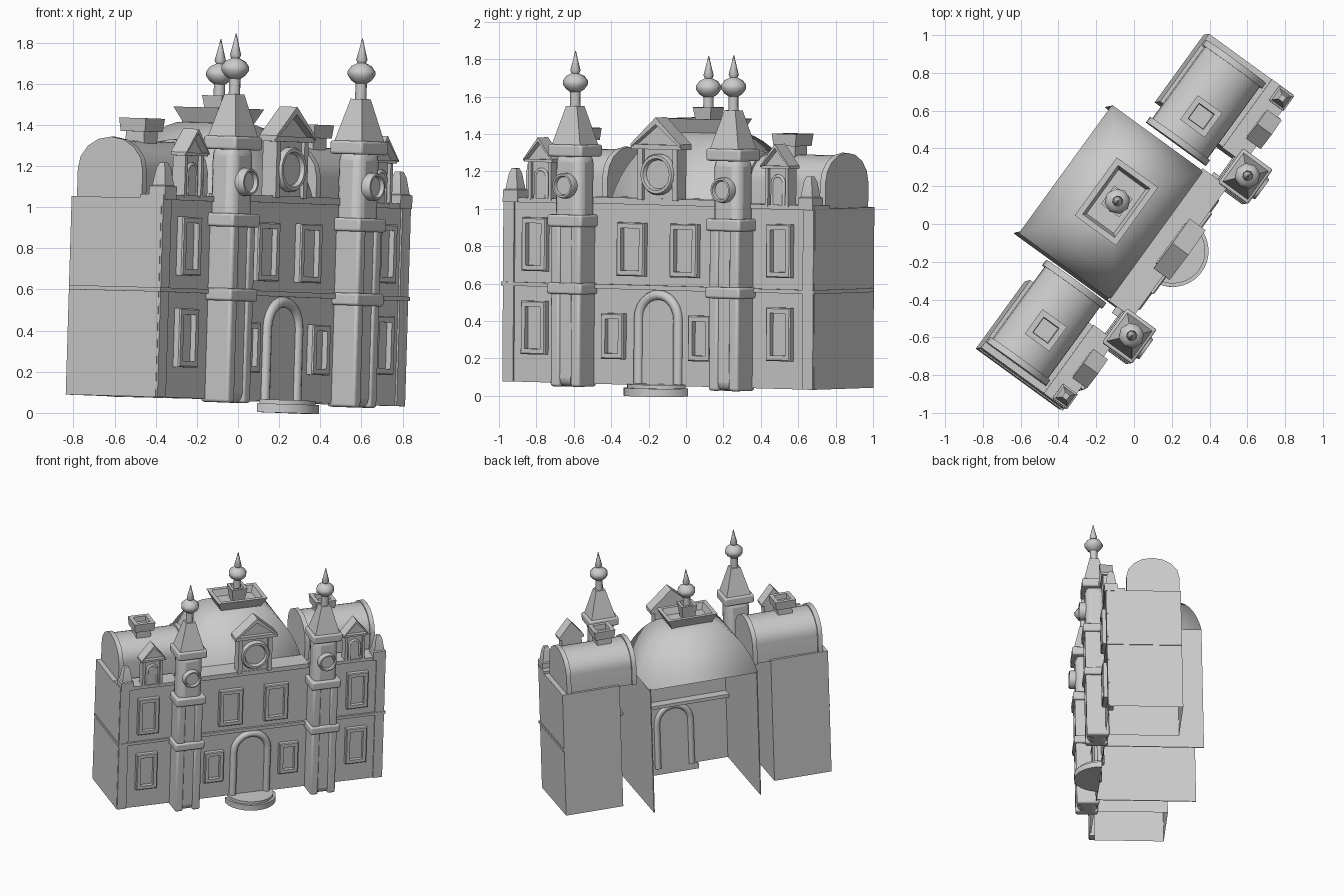
import bpy, bmesh
from math import pi, sin, cos, radians
from mathutils import Matrix

if "Cube" in bpy.data.objects:
    bpy.data.objects.remove(bpy.data.objects["Cube"], do_unlink=True)

# The whole building is turned and leans very slightly
PLACE = (Matrix.Translation((0, 0, .06)) @ Matrix.Rotation(.03, 4, 'Y')
         @ Matrix.Rotation(-.006, 4, 'X') @ Matrix.Rotation(radians(54), 4, 'Z'))
FACING = Matrix.Rotation(pi / 2, 4, 'X')     # local z points out of the facade
FRONT = -.25


def at(x, y, z):
    return Matrix.Translation((x, y, z))


def finish(name, bm, local=Matrix(), smooth=30):
    bmesh.ops.recalc_face_normals(bm, faces=bm.faces)
    me = bpy.data.meshes.new(name)
    bm.to_mesh(me)
    bm.free()
    me.shade_smooth()
    me.set_sharp_from_angle(angle=radians(smooth))
    ob = bpy.data.objects.new(name, me)
    bpy.context.collection.objects.link(ob)
    ob.matrix_world = PLACE @ local
    return ob


def skin(name, rings, local=Matrix(), start=True, end=True, smooth=30):
    """Bridge rings of points, with optional end caps."""
    bm = bmesh.new()
    rows = [[bm.verts.new(p) for p in ring] for ring in rings]
    n = len(rows[0])
    for a, b in zip(rows, rows[1:]):
        for i in range(n):
            j = (i + 1) % n
            bm.faces.new((a[i], a[j], b[j], b[i]))
    if start:
        bm.faces.new(rows[0])
    if end:
        bm.faces.new(rows[-1])
    return finish(name, bm, local, smooth)


def loft(name, sections, local=Matrix(), **kw):
    """Stack of rectangles given as half width, half depth, height."""
    return skin(name, [[(-w, -d, z), (w, -d, z), (w, d, z), (-w, d, z)]
                       for w, d, z in sections], local, **kw)


def lathe(name, profile, local=Matrix(), seg=16, smooth=35):
    return skin(name, [[(r * cos(2 * pi * i / seg), r * sin(2 * pi * i / seg), z)
                        for i in range(seg)] for r, z in profile], local, smooth=smooth)


def prism(name, pts, a, b, axis='Y', **kw):
    """Outline in the facade plane (or the end plane for X), pushed from a to b."""
    def put(p, d):
        return (p[0], d, p[1]) if axis == 'Y' else (d, p[0], p[1])
    return skin(name, [[put(p, d) for p in pts] for d in (a, b)], **kw)


def box(name, x0, x1, y0, y1, z0, z1, bevel=0, **kw):
    x0, x1 = sorted((x0, x1))
    ob = loft(name, [((x1 - x0) / 2, (y1 - y0) / 2, z) for z in (z0, z1)],
              at((x0 + x1) / 2, (y0 + y1) / 2, 0), **kw)
    if bevel:
        mod = ob.modifiers.new("rounded_corners", 'BEVEL')
        mod.width, mod.segments, mod.limit_method = bevel, 3, 'ANGLE'
    return ob


def arch(x, half, base, spring, rise, n=12):
    """Open arch line from one foot over the crown to the other."""
    curve = [(x + half * cos(pi * i / n), spring + rise * sin(pi * i / n)) for i in range(n + 1)]
    return [(x + half, base)] + curve + [(x - half, base)]


def tube(name, pts, y, radius):
    cu = bpy.data.curves.new(name, 'CURVE')
    cu.dimensions = '3D'
    cu.bevel_depth, cu.bevel_resolution, cu.use_fill_caps = radius, 2, True
    sp = cu.splines.new('POLY')
    sp.points.add(len(pts) - 1)
    for p, (x, z) in zip(sp.points, pts):
        p.co = (x, y, z, 1)
    ob = bpy.data.objects.new(name, cu)
    bpy.context.collection.objects.link(ob)
    ob.matrix_world = PLACE
    bpy.ops.object.select_all(action='DESELECT')
    ob.select_set(True)
    bpy.context.view_layer.objects.active = ob
    bpy.ops.object.convert(target='MESH')
    bpy.context.object.data.shade_smooth()


def window(name, x, z, w, h):
    t = .03
    loft(name, [(w, h, -.002), (w, h, .03), (w - .006, h - .006, .036), (w - t, h - t, .036),
                (w - t, h - t, .006)], at(x, FRONT, z) @ FACING)


def roundel(name, x, y, z, r):
    lathe(name, [(r, -.02), (r, .02), (r * .93, .032), (r * .78, .032), (r * .7, .012)],
          at(x, y, z) @ FACING, seg=24)


def finial(name, x, y, z):
    lathe(name, [(.028, 0), (.028, .085), (.05, .1), (.068, .125), (.068, .145), (.05, .17),
                 (.02, .185), (.028, .2), (.015, .25), (.002, .305)], at(x, y, z), seg=8, smooth=50)


def tray(name, x, y, z, w, d, h, flare, rim):
    """Hollow upturned cap with a flat floor."""
    loft(name, [(w, d, z), (w + flare, d + flare, z + h),
                (w + flare - rim, d + flare - rim, z + h),
                (w + flare * .6 - rim, d + flare * .6 - rim, z + h * .4)], at(x, y, 0))


def dormer(name, x, half, base, eave, peak, y0, y1):
    box(name + "_body", x - half, x + half, y0 + .03, y1, base, eave)
    for s in (-1, 1):
        box(name + "_pilaster", x + s * half, x + s * half * .76, y0 + .01, y1, base, eave)
    w, t = half * 1.25, half * .22
    box(name + "_entablature", x - w, x + w, y0, y1, eave - t * .4, eave + t * .5)
    prism(name + "_gable", [(x - w, eave), (x + w, eave), (x, peak - t * .5)], y0 + .03, y1)
    prism(name + "_rakes", [(x - w, eave), (x - w, eave + t * .6), (x, peak), (x + w, eave + t * .6),
                            (x + w, eave), (x, peak - t * 1.3)], y0 - .01, y1)


# Central block, open at the back
box("centre_front_wall", -.46, .46, FRONT, FRONT + .006, 0, .97)
box("centre_cornice", -.43, .43, FRONT - .015, -.1, .965, 1.0)
box("centre_string_course", -.46, .46, FRONT - .018, FRONT + .08, .51, .535)
for s in (-1, 1):
    box("centre_side_wall", s * .408, s * .415, FRONT, .485, 0, .99)
    window("centre_upper_window", s * .175 + .005, .725, .09, .143)
    window("centre_lower_window", s * .288, .258, .073, .122)

# Domed central roof with its crowning tray
dome = []
for a in range(0, 91, 10):
    rise = sin(radians(a))
    spread = .72 * cos(radians(a)) + .28 * (1 - rise)
    dome.append((.12 + .3 * spread, .09 + .21 * spread, .98 + .37 * rise))
loft("central_roof", dome, at(0, .185, 0), start=False, smooth=100)
tray("roof_crown", .01, .175, 1.335, .15, .095, .085, .04, .03)
tray("finial_pedestal", .01, .175, 1.365, .042, .042, .115, .018, .02)
finial("roof_finial", .01, .175, 1.45)

# Central dormer, entrance and steps
dormer("central_dormer", .005, .13, .99, 1.275, 1.435, -.29, -.195)
roundel("central_roundel", .005, -.26, 1.13, .11)
prism("door_panel", arch(0, .13, 0, .355, .13), FRONT - .006, FRONT)
tube("door_arch", arch(0, .13, 0, .355, .13), FRONT - .003, .027)
for r, z0, z1 in ((.19, -.055, -.012), (.172, -.012, .008)):
    half_disc = [(.005 + r * cos(pi * i / 24), FRONT - r * sin(pi * i / 24)) for i in range(25)]
    skin("entrance_step", [[(x, y, z) for x, y in half_disc] for z in (z0, z1)])

for s in (-1, 1):
    # Side wing
    box("wing_walls", s * .585, s * 1.027, FRONT, .29, 0, .966, start=False)
    box("wing_string_course", s * .59, s * 1.033, FRONT - .015, .285, .512, .533)
    box("wing_cornice", s * .58, s * 1.028, FRONT - .012, FRONT + .13, .96, .985)
    box("wing_corner_strip", s * .955, s * 1.025, FRONT - .01, FRONT + .03, 0, .96)
    window("wing_upper_window", s * .808, .738, .08, .143)
    window("wing_lower_window", s * .81, .292, .08, .143)

    # Barrel roof with end ribs and chimney
    prism("barrel_roof", arch(.09, .18, .95, 1.1, .145, 16), s * .46, s * .98, 'X')
    for x in (.45, .955):
        prism("barrel_rib", arch(.09, .195, .95, 1.1, .16, 8), s * x, s * (x + .035), 'X')
    cx, cy = s * .7 - .06, .075
    box("chimney_shaft", cx - .055, cx + .055, cy - .055, cy + .055, 1.18, 1.3)
    tray("chimney_cap", cx, cy, 1.29, .073, .073, .065, .007, .03)

    # Wing dormer and corner pinnacle
    dormer("wing_dormer", s * .783, .076, .975, 1.185, 1.31, -.275, -.19)
    prism("dormer_niche", arch(s * .783, .036, .985, 1.1, .036), -.255, -.235)
    tube("dormer_niche_arch", arch(s * .783, .038, .985, 1.1, .038), -.25, .009)
    loft("corner_pinnacle", [(.048, .048, .96), (.048, .048, 1.025), (.038, .038, 1.03),
                             (.026, .026, 1.11), (.015, .015, 1.14)], at(s * .975, -.22, 0))

    # Corner tower
    tx, ty = s * .523, -.303
    box("tower_shaft", tx - .09, tx + .09, ty - .075, ty + .075, -.015, 1.23, bevel=.045)
    for z0, z1 in ((-.015, .49), (.53, .85)):
        for k in (-1, 1):
            box("tower_front_strip", tx + k * .036, tx + k * .096, ty - .085, ty + .08, z0, z1, bevel=.014)
    for z0, z1 in ((.48, .54), (.84, .905), (1.215, 1.28)):
        box("tower_band", tx - .113, tx + .113, ty - .097, ty + .097, z0, z1, bevel=.012)
    roundel("tower_roundel", tx, ty - .085, 1.06, .068)
    loft("tower_spire", [(.093, .082, 1.28), (.036, .034, 1.485)], at(tx, ty, 0))
    finial("tower_finial", tx, ty, 1.475)
